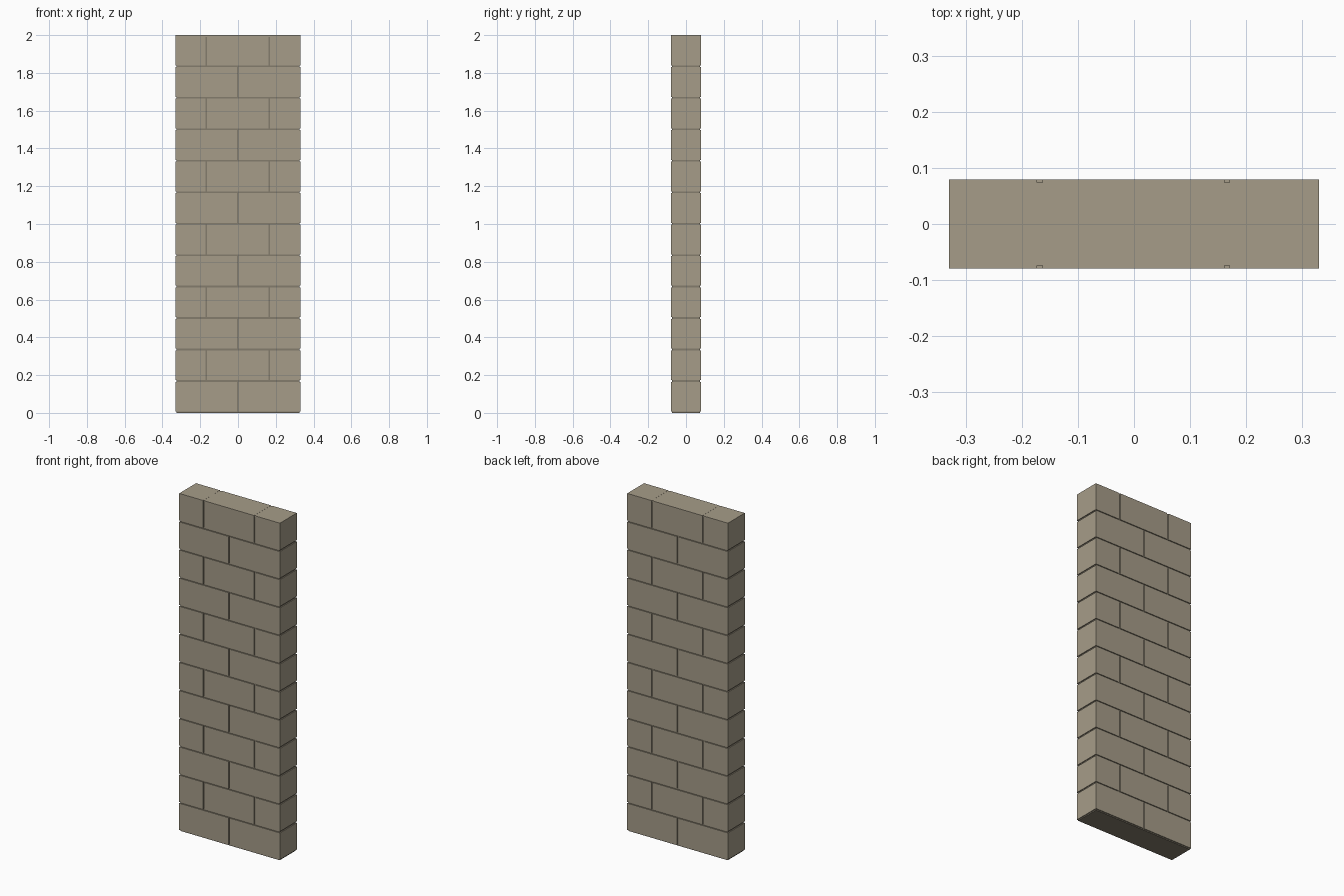
import bpy, bmesh

if "Cube" in bpy.data.objects:
    bpy.data.objects.remove(bpy.data.objects["Cube"])

WIDTH, DEPTH, HEIGHT = 0.66, 0.158, 2.0
COURSES = 12
PITCH = HEIGHT / COURSES
JOINT = 0.009       # mortar joint width
RECESS = 0.005      # how far the mortar sits behind the bricks
SHIFT = -0.001      # slight offset of the upright joints


def make_material(name, colour):
    mat = bpy.data.materials.new(name)
    mat.diffuse_color = (*colour, 1.0)
    mat.use_nodes = True
    mat.node_tree.nodes["Principled BSDF"].inputs["Base Color"].default_value = mat.diffuse_color
    return mat


def add_box(bm, x0, x1, y0, y1, z0, z1):
    verts = bmesh.ops.create_cube(bm, size=1.0)["verts"]
    for v in verts:
        v.co.x = x1 if v.co.x > 0 else x0
        v.co.y = y1 if v.co.y > 0 else y0
        v.co.z = z1 if v.co.z > 0 else z0


def make_object(name, bm, mat):
    mesh = bpy.data.meshes.new(name)
    bm.to_mesh(mesh)
    bm.free()
    mesh.materials.append(mat)
    obj = bpy.data.objects.new(name, mesh)
    bpy.context.collection.objects.link(obj)
    return obj


stone = make_material("warm grey stone", (0.38, 0.335, 0.25))
mortar = make_material("dark grey mortar", (0.23, 0.20, 0.15))

# Recessed mortar core
bm = bmesh.new()
hx, hy = WIDTH / 2, DEPTH / 2
add_box(bm, -hx + RECESS, hx - RECESS, -hy + RECESS, hy - RECESS,
        0, HEIGHT - 0.01)
make_object("mortar_core", bm, mortar)

# Courses of bricks in running bond: two wholes, then half-whole-half
for row in range(COURSES):
    joints = [0.0] if row % 2 == 0 else [-WIDTH / 4 - 0.002, WIDTH / 4 + 0.002]
    z0 = row * PITCH + 0.0065
    z1 = HEIGHT if row == COURSES - 1 else (row + 1) * PITCH - 0.002
    starts = [-hx] + [j + SHIFT + JOINT / 2 for j in joints]
    ends = [j + SHIFT - JOINT / 2 for j in joints] + [hx]
    bm = bmesh.new()
    for x0, x1 in zip(starts, ends):
        add_box(bm, x0, x1, -hy, hy, z0, z1)
    make_object(f"brick_course_{row + 1}", bm, stone)

# Fill the upright joints of the top course level with its top
bm = bmesh.new()
add_box(bm, -hx + RECESS, hx - RECESS, -hy + RECESS, hy - RECESS,
        HEIGHT - 0.01, HEIGHT - 0.0005)
make_object("top_cap", bm, stone)
